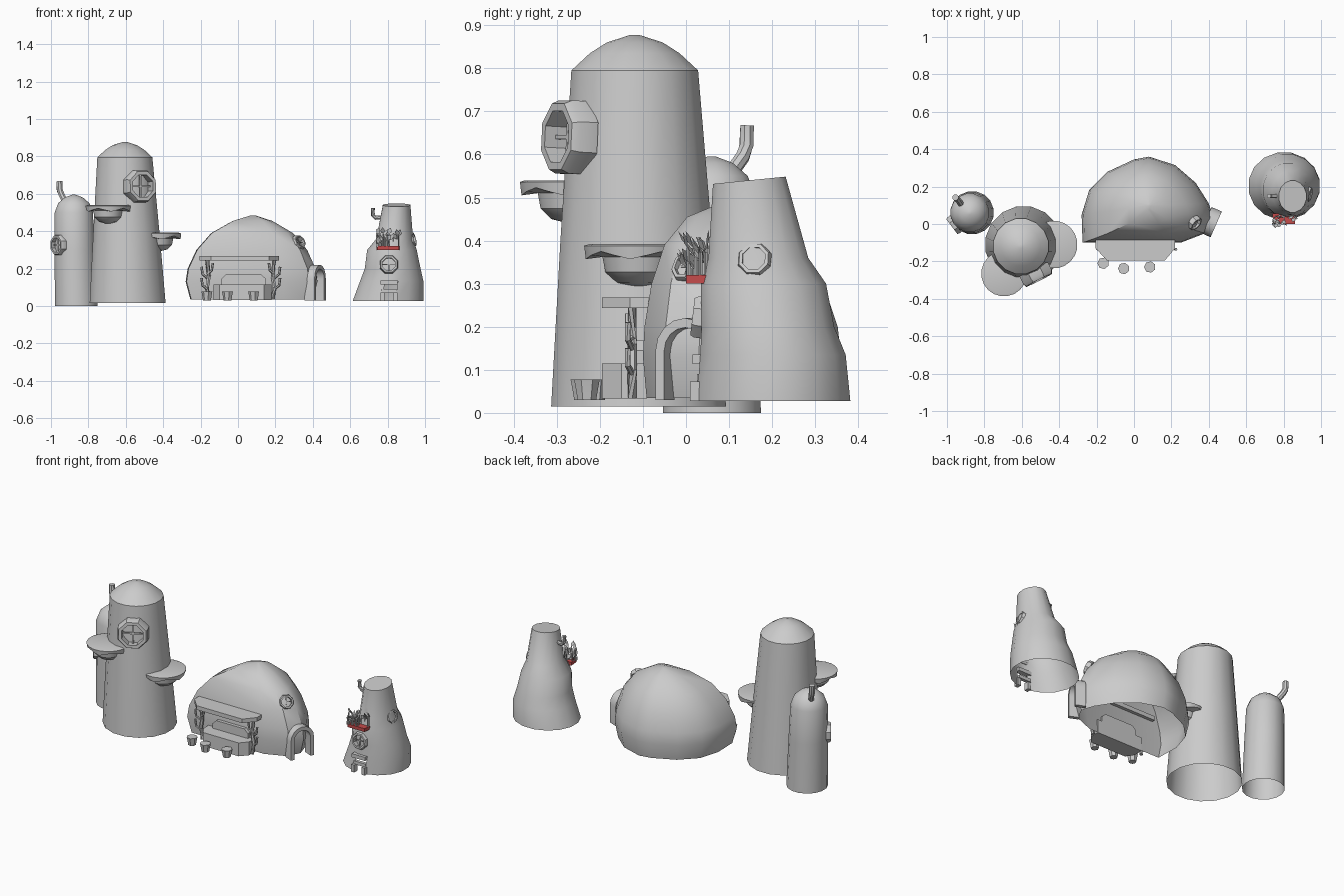
import bpy, bmesh, math, random
from mathutils import Vector, Matrix

random.seed(4)
cube = bpy.data.objects.get("Cube")
if cube:
    bpy.data.objects.remove(cube, do_unlink=True)


def material(name, color):
    m = bpy.data.materials.new(name)
    m.use_nodes = True
    m.diffuse_color = (*color, 1)
    m.node_tree.nodes["Principled BSDF"].inputs["Base Color"].default_value = (*color, 1)
    return m


PLASTER = material("pale_grey", (0.6, 0.6, 0.6))
RED = material("planter_red", (0.55, 0.07, 0.07))


def finish(name, bm, mat=PLASTER, angle=32, fix=True):
    if fix:
        bmesh.ops.recalc_face_normals(bm, faces=bm.faces)
    mesh = bpy.data.meshes.new(name)
    bm.to_mesh(mesh)
    bm.free()
    mesh.materials.append(mat)
    obj = bpy.data.objects.new(name, mesh)
    bpy.context.collection.objects.link(obj)
    bpy.ops.object.select_all(action='DESELECT')
    obj.select_set(True)
    bpy.context.view_layer.objects.active = obj
    bpy.ops.object.shade_smooth_by_angle(angle=math.radians(angle))
    return obj


def skin(bm, rings, bottom=False, top=False, loop=False):
    """Bridge a list of equal point rings with quads."""
    vs = [[bm.verts.new(p) for p in ring] for ring in rings]
    n = len(vs[0])
    pairs = list(zip(vs, vs[1:])) + ([(vs[-1], vs[0])] if loop else [])
    for a, b in pairs:
        for i in range(n):
            j = (i + 1) % n
            bm.faces.new((a[i], a[j], b[j], b[i]))
    if bottom:
        bm.faces.new(vs[0][::-1])
    if top:
        bm.faces.new(vs[-1])


def circle(cx, cy, z, rx, ry=None, n=16, turn=0.5):
    ry = ry or rx
    return [(cx + rx * math.cos(math.tau * (i + turn) / n),
             cy + ry * math.sin(math.tau * (i + turn) / n), z) for i in range(n)]


def tube(bm, path, r, n=8):
    pts = [Vector(p) for p in path]
    rings = []
    for i, p in enumerate(pts):
        d = pts[min(i + 1, len(pts) - 1)] - pts[max(i - 1, 0)]
        q = d.to_track_quat('Z', 'Y')
        rings.append([p + q @ Vector(c) for c in circle(0, 0, 0, r, n=n)])
    skin(bm, rings, True, True)


def prism(name, outline, z0, z1, mat=PLASTER):
    bm = bmesh.new()
    skin(bm, [[(x, y, z) for x, y in outline] for z in (z0, z1)], True, True)
    return finish(name, bm, mat)


def box(bm, centre, size):
    m = Matrix.Translation(centre) @ Matrix.Diagonal((*size, 1))
    bmesh.ops.create_cube(bm, size=1, matrix=m)


def facing(pos, direction):
    q = Vector(direction).to_track_quat('Z', 'Y')
    return Matrix.Translation(pos) @ q.to_matrix().to_4x4()


def round_window(name, pos, direction, r, depth, n=8):
    """Ring frame with a crossed glazing bar."""
    bm = bmesh.new()
    inner = r * 0.7
    skin(bm, [circle(0, 0, z, rr, n=n) for rr, z in
              ((inner, -depth), (inner, depth), (r * 0.9, depth), (r, depth * 0.4), (r, -depth))],
         loop=True)
    bar = r * 0.1
    box(bm, (0, 0, 0), (2 * inner, bar, bar))
    box(bm, (0, 0, 0), (bar, 2 * inner, bar))
    bm.transform(facing(pos, direction))
    return finish(name, bm)


def arch(w, h, n=8):
    """Arch outline in local x (across), y (up)."""
    r = w / 2
    top = [(r * math.cos(math.pi * i / n), h - r + r * math.sin(math.pi * i / n)) for i in range(n + 1)]
    return [(r, 0)] + top + [(-r, 0)]


def arch_frame(name, pos, direction, w, h, t, depth):
    bm = bmesh.new()
    out, inn = arch(w, h), arch(w - 2 * t, h - t)
    skin(bm, [[(*o, -depth), (*o, depth), (*i, depth), (*i, -depth)] for o, i in zip(out, inn)], True, True)
    bm.transform(facing(pos, direction))
    return finish(name, bm)


def lathe_tower(name, rings):
    bm = bmesh.new()
    skin(bm, [circle(*r) for r in rings], top=True)
    return finish(name, bm, angle=40)


# Two round-topped towers
lathe_tower("tall_tower", [
    (-0.59, -0.11, 0.015, 0.207), (-0.597, -0.115, 0.4, 0.18), (-0.605, -0.119, 0.795, 0.15),
    (-0.605, -0.119, 0.835, 0.106), (-0.605, -0.119, 0.86, 0.066), (-0.605, -0.119, 0.877, 0.012)])
lathe_tower("short_tower", [
    (-0.865, 0.06, 0, 0.116), (-0.873, 0.06, 0.3, 0.11), (-0.878, 0.06, 0.5, 0.104),
    (-0.878, 0.06, 0.55, 0.085), (-0.878, 0.06, 0.58, 0.05), (-0.878, 0.06, 0.595, 0.01)])
round_window("tall_tower_window", (-0.522, -0.272, 0.64), (0.45, -0.89, 0.05), 0.092, 0.032)
round_window("short_tower_window", (-0.962, -0.005, 0.326), (-0.8, -0.6, 0), 0.058, 0.015)
bm = bmesh.new()
tube(bm, [(-0.92, 0.1, 0.55), (-0.943, 0.132, 0.595), (-0.953, 0.14, 0.62), (-0.955, 0.142, 0.667)], 0.017)
finish("short_tower_chimney", bm)


# Scalloped balconies on bowl brackets
def balcony(name, x, y, z, r, bowl):
    bm = bmesh.new()
    n = 20
    rings = []
    for rr, dz in ((0.1 * bowl, -0.1), (0.6 * bowl, -0.09), (0.92 * bowl, -0.065), (bowl, -0.03),
                   (r * 0.97, -0.026), (r, -0.004), (r * 0.9, 0)):
        wave = 0.009 if rr >= r * 0.95 and dz < -0.01 else 0
        ring = circle(x, y, z + dz, rr, n=n)
        rings.append([(px, py, pz + wave * math.sin(math.tau * 5 * i / n)) for i, (px, py, pz) in enumerate(ring)])
    skin(bm, rings, True, True)
    finish(name, bm)


balcony("left_balcony", -0.695, -0.265, 0.54, 0.122, 0.08)
balcony("right_balcony", -0.43, -0.11, 0.392, 0.128, 0.085)

# Domed house: plan outline shrunk towards the apex, with a flattened front
plan = [(-0.275, -0.1), (-0.28, 0.05), (-0.24, 0.18), (-0.14, 0.28), (0, 0.345), (0.08, 0.36),
        (0.22, 0.315), (0.33, 0.22), (0.4, 0.11), (0.425, 0.03), (0.38, -0.05), (0.25, -0.1)]
bm = bmesh.new()
rings = []
for z, s in ((0.035, 0.93), (0.13, 1), (0.2, 0.97), (0.3, 0.84), (0.39, 0.62), (0.455, 0.3), (0.485, 0.03)):
    rings.append([(0.08 + (x - 0.08) * s, 0.1 + (y - 0.1) * (s ** 0.6 if y < 0 else s), z) for x, y in plan])
skin(bm, rings, top=True)
finish("domed_house", bm, angle=35)
arch_frame("house_door_frame", (0.412, 0.01, 0.03), (0.91, -0.4, 0), 0.15, 0.19, 0.022, 0.03)
round_window("house_window", (0.325, 0.005, 0.34), (0.65, -0.6, 0.45), 0.042, 0.014)

# Shop front: canopy, counter, serving hatch
prism("canopy", [(-0.205, -0.07), (-0.205, -0.13), (-0.145, -0.195), (0.165, -0.195), (0.22, -0.13), (0.22, -0.07)],
      0.243, 0.268)
prism("counter", [(-0.13, -0.09), (-0.13, -0.15), (-0.1, -0.195), (0.14, -0.195), (0.18, -0.15), (0.18, -0.09)],
      0.033, 0.115)
bm = bmesh.new()
hatch = [(-0.09, 0.115), (0.15, 0.115), (0.15, 0.145), (0.125, 0.168), (-0.065, 0.168), (-0.09, 0.145)]
skin(bm, [[(x, y, z) for x, z in hatch] for y in (-0.118, -0.09)], True, True)
finish("serving_hatch", bm)

# Branching canopy posts
for side, x in (("right", -0.165), ("left", 0.195)):
    bm = bmesh.new()
    s = 1 if x > 0 else -1
    y = -0.125
    tube(bm, [(x - 0.01 * s, y, 0.035), (x, y, 0.1), (x - 0.01 * s, y, 0.16), (x, y, 0.248)], 0.011, 6)
    for z, k in ((0.09, 1), (0.15, 1), (0.17, -1)):
        tube(bm, [(x, y, z), (x + 0.025 * s * k, y - 0.01, z + 0.02), (x + 0.03 * s * k, y - 0.01, z + 0.06)], 0.007, 6)
    finish(side + "_branch_post", bm)

# Stools
for i, (x, y) in enumerate(((-0.165, -0.21), (-0.055, -0.238), (0.085, -0.23))):
    bm = bmesh.new()
    skin(bm, [circle(x, y, z, r, n=7) for z, r in ((0.03, 0.022), (0.07, 0.029), (0.078, 0.031))], True, True)
    finish(f"stool_{i + 1}", bm)

# Flared stump tower with an open doorway facing the front
bm = bmesh.new()
skin(bm, [circle(*r, turn=0.5) for r in (
    (0.803, 0.203, 0.028, 0.193, 0.182), (0.822, 0.202, 0.135, 0.172, 0.172), (0.827, 0.19, 0.2, 0.152, 0.157),
    (0.823, 0.18, 0.3, 0.135, 0.148), (0.838, 0.168, 0.36, 0.1, 0.118), (0.848, 0.147, 0.54, 0.075, 0.086))], top=True)
bmesh.ops.recalc_face_normals(bm, faces=bm.faces)
door = [f for f in bm.faces if f.normal.y < -0.95 and f.calc_center_median().z < 0.1]
bmesh.ops.delete(bm, geom=door, context='FACES')
for v in bm.verts:
    if v.co.z > 0.53:
        v.co.z += 0.1 * (v.co.y - 0.147)
finish("stump_tower", bm, angle=40, fix=False)

bm = bmesh.new()
for x in (0.772, 0.843):
    box(bm, (x, 0.024, 0.05), (0.022, 0.03, 0.045))
box(bm, (0.807, 0.03, 0.125), (0.09, 0.03, 0.022))
box(bm, (0.807, 0.035, 0.08), (0.08, 0.02, 0.02))
finish("stump_doorway", bm)
round_window("stump_front_window", (0.807, 0.03, 0.222), (0, -1, 0.12), 0.052, 0.015)
round_window("stump_side_window", (0.93, 0.16, 0.355), (0.95, -0.2, 0.25), 0.041, 0.015)
bm = bmesh.new()
tube(bm, [(0.785, 0.15, 0.475), (0.735, 0.15, 0.472), (0.722, 0.15, 0.485), (0.722, 0.15, 0.525)], 0.012)
finish("stump_stovepipe", bm)

# Flower box and leaves
prism("flower_box", [(0.74, 0.055), (0.745, 0), (0.86, 0), (0.865, 0.055)], 0.3, 0.32, RED)
bm = bmesh.new()
for i in range(26):
    p = Vector((random.uniform(0.74, 0.865), random.uniform(0, 0.055), random.uniform(0.325, 0.385)))
    out = Vector((random.uniform(-0.7, 0.7), random.uniform(-0.8, 0.1), 1)).normalized()
    side = out.cross(Vector((0.3, 1, 0))).normalized() * 0.013
    tip = p + out * 0.045
    mid = p.lerp(tip, 0.5)
    bm.faces.new([bm.verts.new(c) for c in (p, mid + side, tip, mid - side)])
    tube(bm, [(p.x, p.y, 0.315), p], 0.004, 5)
finish("flower_leaves", bm)
